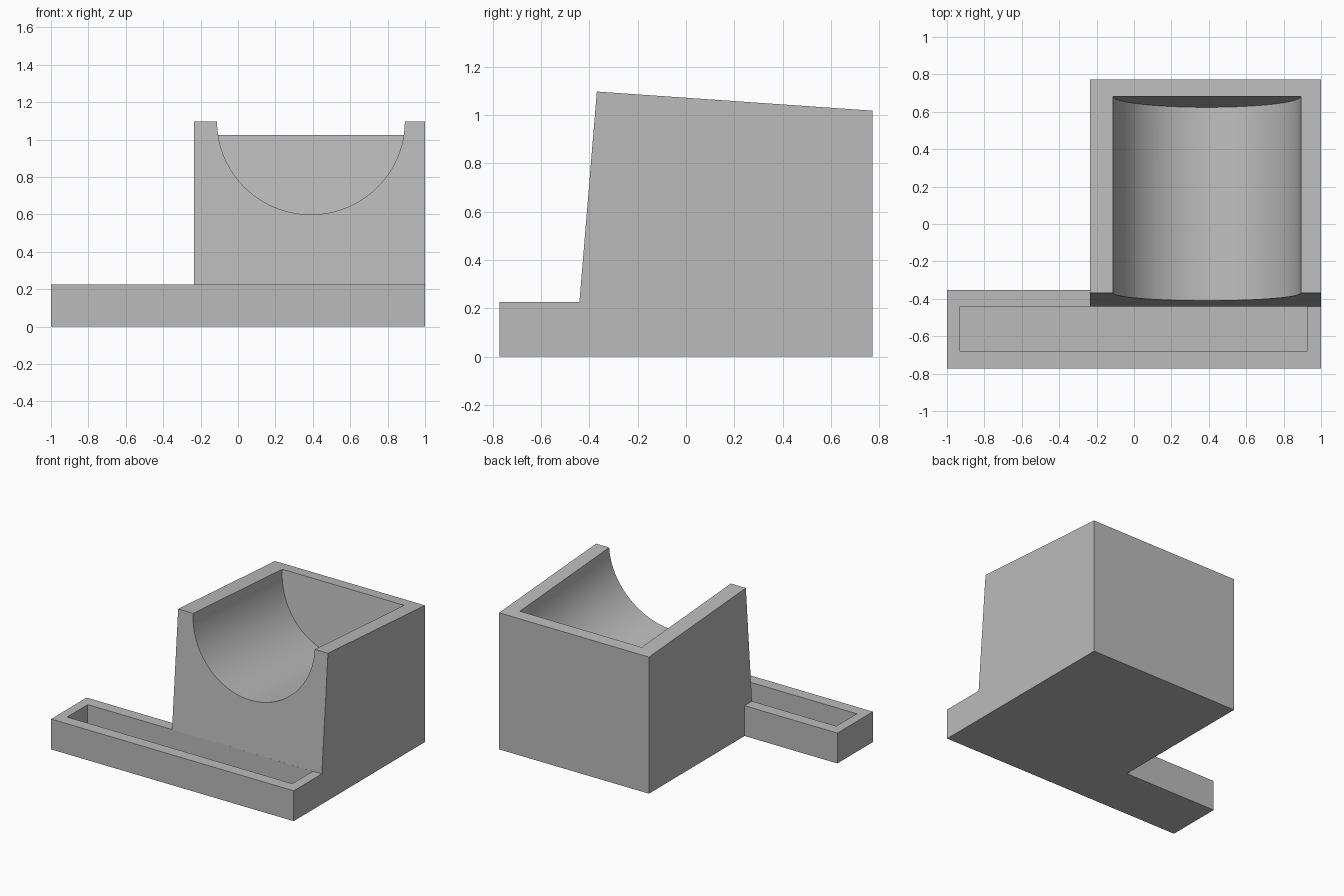
import bpy, bmesh, math
from mathutils import Vector

cube = bpy.data.objects.get("Cube")
if cube:
    bpy.data.objects.remove(cube, do_unlink=True)

grey = bpy.data.materials.new("plain_grey")
grey.use_nodes = True
grey.diffuse_color = (0.5, 0.5, 0.5, 1)
grey.node_tree.nodes["Principled BSDF"].inputs["Base Color"].default_value = (0.5, 0.5, 0.5, 1)


def prism(name, start, end):
    """Solid between two matching loops of points."""
    bm = bmesh.new()
    a = [bm.verts.new(p) for p in start]
    b = [bm.verts.new(p) for p in end]
    bm.faces.new(a)
    bm.faces.new(b[::-1])
    for i in range(len(a)):
        j = (i + 1) % len(a)
        bm.faces.new((a[j], a[i], b[i], b[j]))
    bmesh.ops.recalc_face_normals(bm, faces=bm.faces)
    mesh = bpy.data.meshes.new(name)
    bm.to_mesh(mesh)
    bm.free()
    mesh.materials.append(grey)
    obj = bpy.data.objects.new(name, mesh)
    bpy.context.collection.objects.link(obj)
    return obj


def side_prism(name, x0, x1, profile):
    return prism(name, [(x0, y, z) for y, z in profile], [(x1, y, z) for y, z in profile])


def box(name, x0, x1, y0, y1, z0, z1):
    return side_prism(name, x0, x1, [(y0, z0), (y1, z0), (y1, z1), (y0, z1)])


def combine(target, tool, operation):
    mod = target.modifiers.new(operation.title(), "BOOLEAN")
    mod.operation = operation
    mod.solver = "EXACT"
    mod.object = tool
    bpy.context.view_layer.objects.active = target
    bpy.ops.object.modifier_apply(modifier=mod.name)
    bpy.data.objects.remove(tool, do_unlink=True)


# Block with leaning front and sloping top, plus the low ledge at its foot
LEDGE, FRONT, BACK = 0.226, -0.772, 0.772
TOP_Y, TOP_Z, BACK_Z = -0.369, 1.097, 1.018
stand = side_prism("cradle_stand", -0.235, 1, [
    (FRONT, 0), (BACK, 0), (BACK, BACK_Z), (TOP_Y, TOP_Z), (-0.441, LEDGE), (FRONT, LEDGE)])

# Ledge arm reaching out to the side
combine(stand, box("ledge_arm", -1, -0.235, FRONT, -0.354, 0, LEDGE), "UNION")

# Rectangular tray sunk into the ledge
combine(stand, box("tray_cutter", -0.93, 0.926, -0.683, -0.4415, 0.075, 0.24), "DIFFERENCE")

# Round cradle parallel to the sloping top, closed by a tilted back wall
SLOPE = (BACK_Z - TOP_Z) / (BACK - TOP_Y)
RADIUS, MID_X, STEPS = 0.502, 0.39, 48
section = [(-RADIUS, 0.3)]
for i in range(STEPS + 1):
    t = math.pi * i / STEPS
    section.append((-RADIUS * math.cos(t), -RADIUS * math.sin(t)))
section.append((RADIUS, 0.3))


def ring(y, tilt):
    pts = []
    for x, h in section:
        py = y + tilt * h
        pts.append((MID_X + x, py, TOP_Z + 0.002 + SLOPE * (py - TOP_Y) + h))
    return pts


combine(stand, prism("cradle_cutter", ring(-0.7, 0), ring(0.682, 0.116)), "DIFFERENCE")

# Merge coplanar seams, then smooth only the curved cradle
bm = bmesh.new()
bm.from_mesh(stand.data)
bmesh.ops.remove_doubles(bm, verts=bm.verts, dist=0.0005)
bmesh.ops.dissolve_limit(bm, angle_limit=math.radians(0.5), verts=bm.verts, edges=bm.edges)
bm.to_mesh(stand.data)
bm.free()
bpy.ops.object.select_all(action="DESELECT")
stand.select_set(True)
bpy.context.view_layer.objects.active = stand
bpy.ops.object.shade_smooth_by_angle(angle=math.radians(30))
